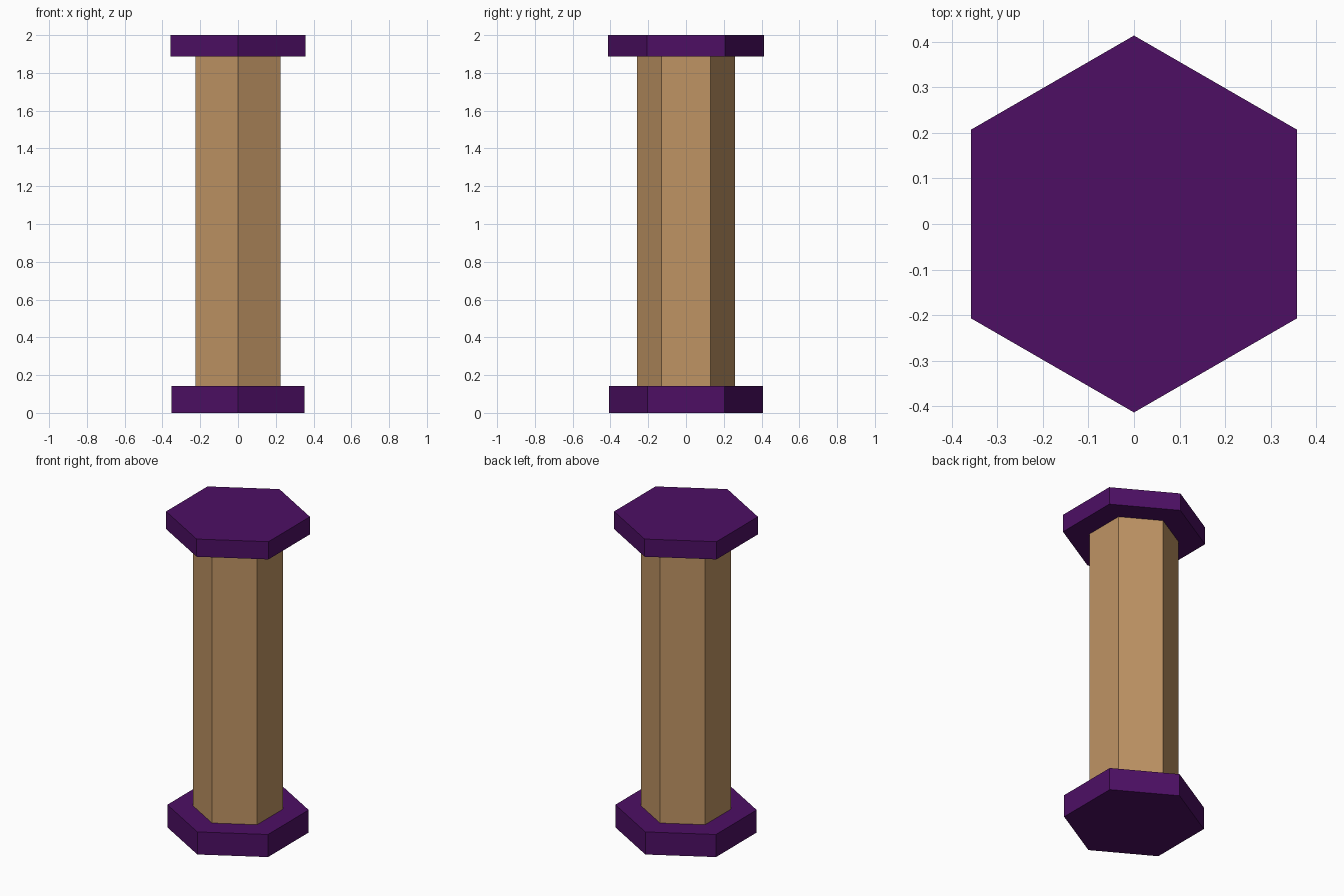
import bpy, bmesh, math

if "Cube" in bpy.data.objects:
    bpy.data.objects.remove(bpy.data.objects["Cube"])


def material(name, rgb):
    m = bpy.data.materials.new(name)
    m.diffuse_color = (*rgb, 1.0)
    m.use_nodes = True
    m.node_tree.nodes["Principled BSDF"].inputs["Base Color"].default_value = m.diffuse_color
    return m


purple = material("dark_purple", (0.074, 0.0047, 0.127))
wood = material("tan_wood", (0.52, 0.296, 0.127))


def hex_prism(name, radius, z0, z1, mat):
    """Six-sided prism with corners pointing along +y and -y."""
    bm = bmesh.new()
    ring = [bm.verts.new((radius * math.sin(i * math.pi / 3),
                          radius * math.cos(i * math.pi / 3), z0)) for i in range(6)]
    base = bm.faces.new(ring)
    ext = bmesh.ops.extrude_face_region(bm, geom=[base], use_keep_orig=True)
    top = [v for v in ext["geom"] if isinstance(v, bmesh.types.BMVert)]
    bmesh.ops.translate(bm, verts=top, vec=(0, 0, z1 - z0))
    bmesh.ops.recalc_face_normals(bm, faces=bm.faces)
    mesh = bpy.data.meshes.new(name)
    bm.to_mesh(mesh)
    bm.free()
    mesh.materials.append(mat)
    obj = bpy.data.objects.new(name, mesh)
    bpy.context.collection.objects.link(obj)
    return obj


# Foot plate, column and top plate
hex_prism("base_plate", 0.407, 0.0, 0.143, purple)
hex_prism("column_shaft", 0.26, 0.143, 1.888, wood)
hex_prism("top_plate", 0.414, 1.888, 2.0, purple)
